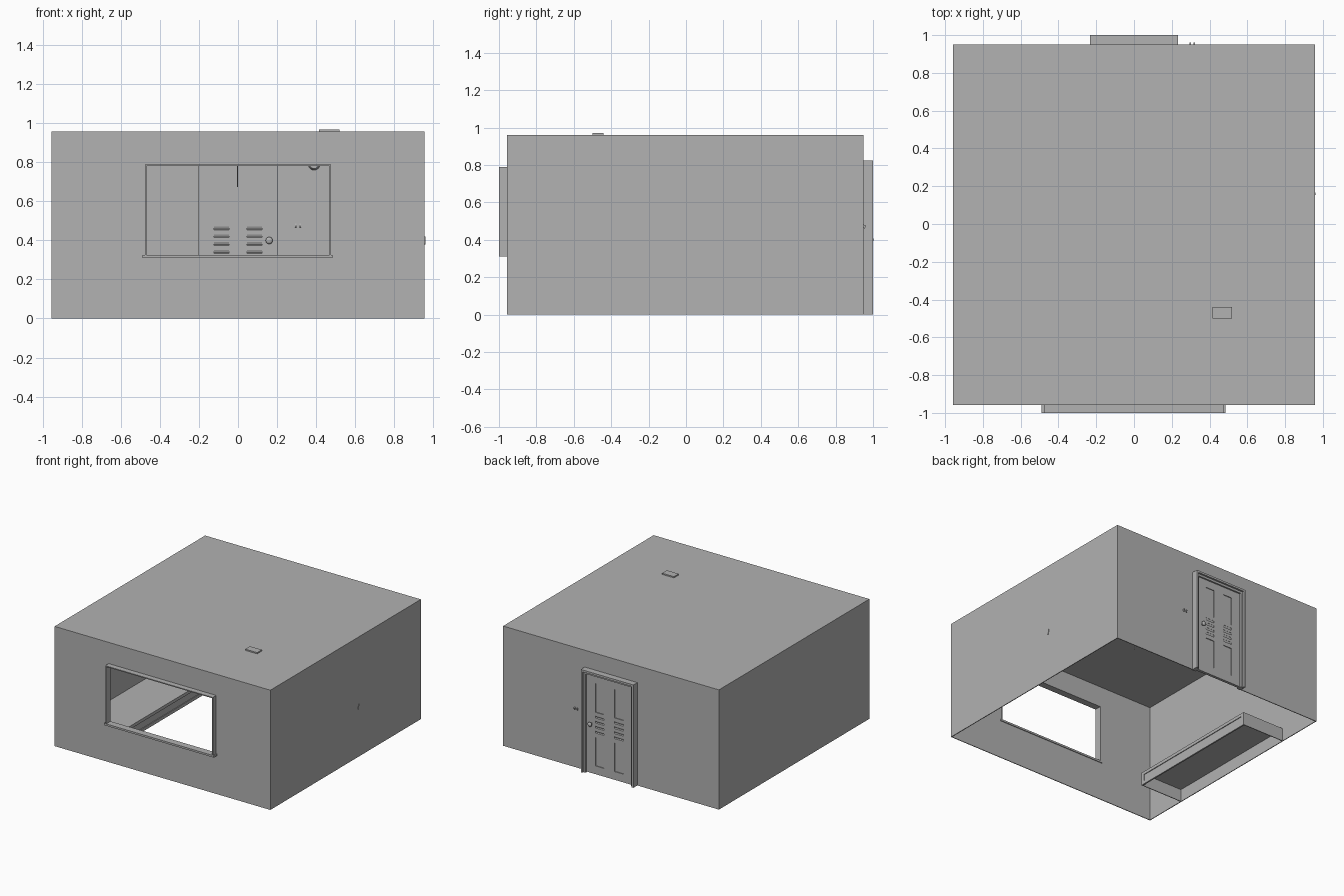
import bpy, bmesh, math
from mathutils import Matrix, Vector

if "Cube" in bpy.data.objects:
    bpy.data.objects.remove(bpy.data.objects["Cube"])

grey = bpy.data.materials.new("plain grey")
grey.use_nodes = True
grey.diffuse_color = (0.445, 0.445, 0.445, 1)
grey.node_tree.nodes["Principled BSDF"].inputs["Base Color"].default_value = (0.445, 0.445, 0.445, 1)


def make(name, fill):
    """New object whose mesh is filled by a bmesh function."""
    bm = bmesh.new()
    fill(bm)
    mesh = bpy.data.meshes.new(name)
    bm.to_mesh(mesh)
    bm.free()
    mesh.materials.append(grey)
    ob = bpy.data.objects.new(name, mesh)
    bpy.context.collection.objects.link(ob)
    return ob


def add_box(bm, x, y, z, tilt=0.0, axis='X'):
    size = Vector((x[1] - x[0], y[1] - y[0], z[1] - z[0]))
    mid = Vector((sum(x), sum(y), sum(z))) / 2
    m = Matrix.Translation(mid) @ Matrix.Rotation(tilt, 4, axis) @ Matrix.Diagonal((*size, 1))
    bmesh.ops.create_cube(bm, size=1, matrix=m)


def boxes(name, *specs):
    def fill(bm):
        for spec in specs:
            add_box(bm, *spec)
    return make(name, fill)


def cylinder(name, pos, radius, depth, axis='Z', r2=None):
    turn = Matrix.Rotation(math.pi / 2, 4, 'X') if axis == 'Y' else Matrix.Identity(4)
    m = Matrix.Translation(pos) @ turn
    ob = make(name, lambda bm: bmesh.ops.create_cone(
        bm, cap_ends=True, segments=20, radius1=radius,
        radius2=radius if r2 is None else r2, depth=depth, matrix=m))
    smooth(ob)
    return ob


def activate(ob):
    bpy.ops.object.select_all(action='DESELECT')
    ob.select_set(True)
    bpy.context.view_layer.objects.active = ob


def smooth(ob):
    activate(ob)
    bpy.ops.object.shade_smooth_by_angle()


def cut(ob, cutter):
    cutter.hide_render = True
    mod = ob.modifiers.new("cut", 'BOOLEAN')
    mod.operation, mod.solver, mod.object = 'DIFFERENCE', 'EXACT', cutter
    activate(ob)
    bpy.ops.object.modifier_apply(modifier=mod.name)
    bpy.data.objects.remove(cutter)


# Room shell: thin walls and ceiling, open underneath
W, H, T = 0.957, 0.96, 0.006
room = boxes("room_shell", ((-W, W), (-W, 0.95), (0, H)))
cut(room, boxes("inside_cutter", ((T - W, W - T), (T - W, 0.95 - T), (-0.1, H - T))))
cut(room, boxes("window_cutter", ((-0.475, 0.475), (-1.1, -0.9), (0.32, 0.79))))
cut(room, boxes("door_cutter", ((-0.225, 0.225), (0.9, 1.1), (-0.1, 0.81))))

# Window frame standing out from the front wall, with a wider sill
depth = (-1.0, -0.945)
boxes("window_frame",
      ((-0.477, -0.469), depth, (0.325, 0.79)),
      ((0.469, 0.477), depth, (0.325, 0.79)),
      ((-0.477, 0.477), depth, (0.782, 0.79)))
boxes("window_sill", ((-0.49, 0.485), depth, (0.31, 0.325)))


# Stepped door casing
def casing(name, outer, inner, top, head, y):
    boxes(name,
          ((-outer, -inner), y, (0, top)),
          ((inner, outer), y, (0, top)),
          ((-inner, inner), y, (head, top)))


casing("door_casing", 0.233, 0.217, 0.825, 0.809, (0.94, 1.0))
casing("door_stop", 0.217, 0.2, 0.809, 0.792, (0.94, 0.985))

# Door with sunken panels and a row of slanted slots on each face
door = boxes("door", ((-0.2, 0.2), (0.95, 0.972), (0.004, 0.792)))
sunken = []
for y, tilt in ((0.95, 0.4), (0.972, -0.4)):
    for x in (-0.085, 0.085):
        span = (x - 0.039, x + 0.039)
        for z in ((0.07, 0.3), (0.5, 0.73)):
            sunken.append((span, (y - 0.006, y + 0.006), z))
        for i in range(4):
            z = 0.343 + 0.04 * i
            sunken.append((span, (y - 0.007, y + 0.007), (z - 0.008, z + 0.008), tilt))
cut(door, boxes("panel_cutter", *sunken))

# Door knobs on both faces
for side, y, d in (("inner", 0.95, -1), ("outer", 0.972, 1)):
    cylinder(side + "_knob_stem", (0.16, y + d * 0.006, 0.4), 0.009, 0.014, 'Y')
    knob = make(side + "_knob", lambda bm: bmesh.ops.create_uvsphere(
        bm, u_segments=16, v_segments=10, radius=0.018,
        matrix=Matrix.Translation((0.16, y + d * 0.02, 0.4)) @ Matrix.Diagonal((1, 0.55, 1, 1))))
    smooth(knob)

# Switch plate by the door, with two toggles passing through the wall
boxes("switch_plate", ((0.28, 0.345), (0.938, 0.945), (0.45, 0.5)))
boxes("switch_toggles", *[((x - 0.004, x + 0.004), (0.93, 0.96), (0.464, 0.482), -0.3)
                          for x in (0.297, 0.32)])

# Single switch on the left wall
boxes("wall_switch_plate", ((0.944, 0.952), (0.135, 0.185), (0.365, 0.435)))
boxes("wall_switch_toggle", ((0.938, 0.961), (0.156, 0.164), (0.38, 0.42), -0.15))

# Low hollow bench along the right wall, with an inset front panel
X0, X1, Y0, Y1, TOP = -0.95, -0.575, -0.6, 0.57, 0.105
bench = boxes("bench", ((X0, X1), (Y0, Y1), (0, TOP)))
cut(bench, boxes("bench_cutter", ((X0 - 0.1, X1 - 0.012), (Y0 + 0.006, Y1 - 0.006), (-0.1, TOP - 0.006))))
cut(bench, boxes("bench_panel_cutter", ((X1 - 0.006, X1 + 0.1), (Y0 + 0.03, Y1 - 0.03), (0.025, 0.08))))

# Ceiling light, its pull cord, round wall alarm and roof vent
cylinder("ceiling_light", (0, 0, 0.945), 0.03, 0.03, r2=0.045)
cylinder("pull_cord", (-0.003, 0, 0.81), 0.002, 0.27)
cylinder("wall_alarm", (0.39, 0.935, 0.79), 0.03, 0.02, 'Y', 0.022)
boxes("roof_vent", ((0.415, 0.52), (-0.5, -0.44), (0.95, 0.97)))
